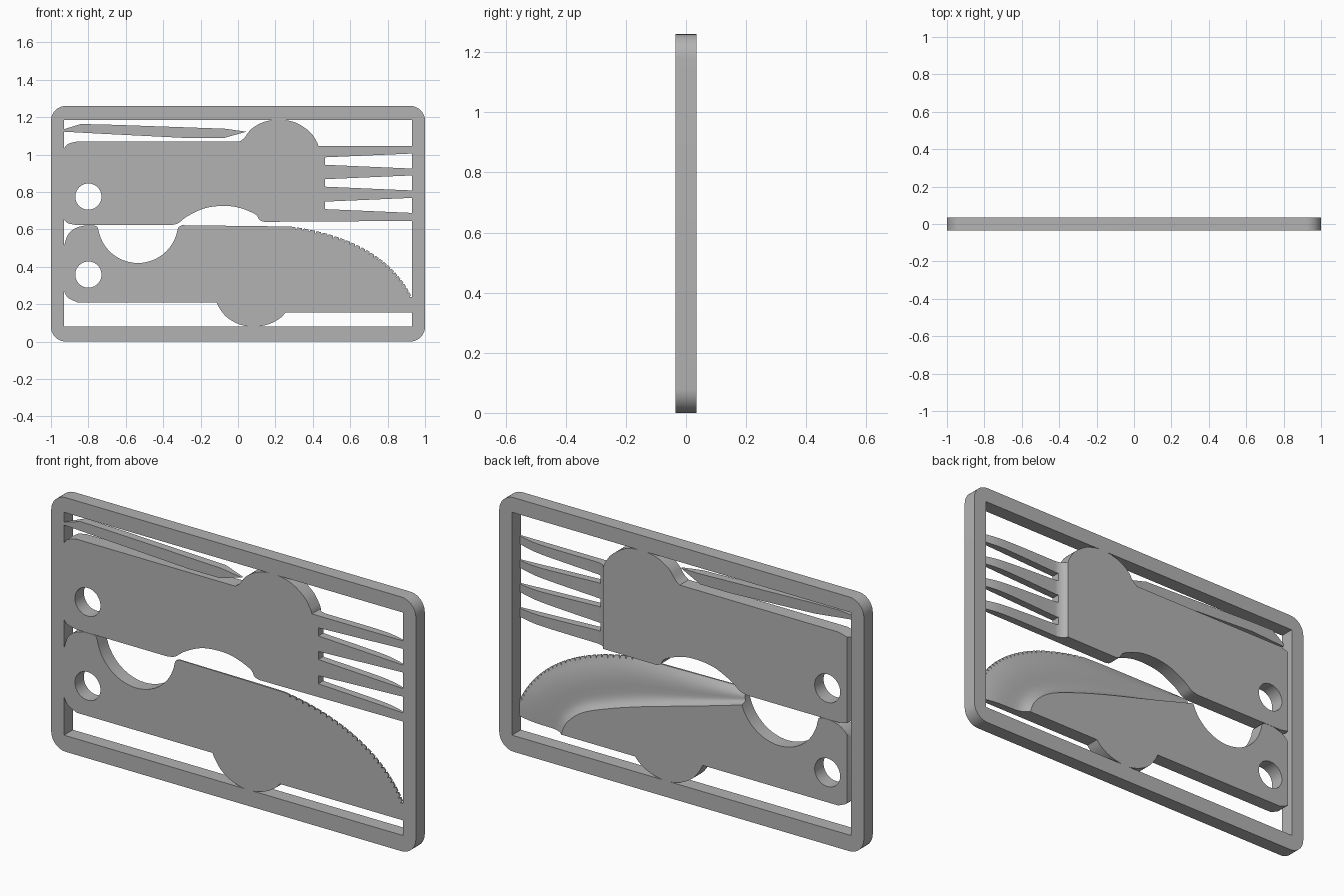
import bpy, bmesh, math
from mathutils import Vector
from mathutils.geometry import interpolate_bezier

cube = bpy.data.objects.get("Cube")
if cube:
    bpy.data.objects.remove(cube, do_unlink=True)

T = 0.035  # half thickness of the card
EDGE = 0.932  # inner side of the frame

steel = bpy.data.materials.new("grey_steel")
steel.use_nodes = True
steel.diffuse_color = (0.45, 0.45, 0.45, 1)
steel.node_tree.nodes["Principled BSDF"].inputs["Base Color"].default_value = (0.45, 0.45, 0.45, 1)


def finish(name, bm):
    bmesh.ops.recalc_face_normals(bm, faces=bm.faces)
    mesh = bpy.data.meshes.new(name)
    bm.to_mesh(mesh)
    bm.free()
    mesh.materials.append(steel)
    obj = bpy.data.objects.new(name, mesh)
    bpy.context.collection.objects.link(obj)
    return obj


def prism(name, pts, a=-T, b=T, axis="y"):
    """Extrude a closed outline: (x, z) along y, or (x, y) along z."""
    bm = bmesh.new()
    place = (lambda p: (p[0], a, p[1])) if axis == "y" else (lambda p: (p[0], p[1], a))
    face = bm.faces.new([bm.verts.new(place(p)) for p in pts])
    top = bmesh.ops.extrude_face_region(bm, geom=[face])["geom"]
    shift = (0, b - a, 0) if axis == "y" else (0, 0, b - a)
    bmesh.ops.translate(bm, vec=shift, verts=[v for v in top if isinstance(v, bmesh.types.BMVert)])
    return finish(name, bm)


def arc(cx, cz, r, start, end, n=10):
    return [(cx + r * math.cos(math.radians(start + (end - start) * i / n)),
             cz + r * math.sin(math.radians(start + (end - start) * i / n))) for i in range(n + 1)]


def spline(pts, n=5):
    """Smooth curve through points of any dimension."""
    p = [Vector(q) for q in pts]
    p = [2 * p[0] - p[1]] + p + [2 * p[-1] - p[-2]]
    out = []
    for a, b, c, d in zip(p, p[1:], p[2:], p[3:]):
        for i in range(n):
            t = i / n
            out.append(0.5 * (2 * b + (c - a) * t + (2 * a - 5 * b + 4 * c - d) * t ** 2
                              + (3 * b - a - 3 * c + d) * t ** 3))
    return out + [p[-2]]


def cut(obj, *cutters):
    for c in cutters:
        c.hide_render = True
        mod = obj.modifiers.new("cut", "BOOLEAN")
        mod.operation = "DIFFERENCE"
        mod.solver = "EXACT"
        mod.object = c
        bpy.context.view_layer.objects.active = obj
        bpy.ops.object.modifier_apply(modifier=mod.name)
        bpy.data.objects.remove(c, do_unlink=True)


def hole(x, z, r):
    return prism("hole_cutter", arc(x, z, r, 0, 360, 40)[:-1], -0.1, 0.1)


def snap_groove(z0, z1):
    # thin break-off joint at the end of a handle
    return prism("groove_cutter", [(-0.95, -0.02), (-0.93, -0.02), (-0.905, 0.04), (-0.95, 0.04)], z0, z1, "z")


# Frame
r = 0.08
outer = (arc(1 - r, 1.26 - r, r, 0, 90) + arc(r - 1, 1.26 - r, r, 90, 180)
         + arc(r - 1, r, r, 180, 270) + arc(1 - r, r, r, 270, 360))
frame = prism("frame", outer)
cut(frame, prism("window_cutter", [(-0.93, 0.08), (0.93, 0.08), (0.93, 1.185), (-0.93, 1.185)], -0.1, 0.1))

# Fork: handle, thumb bump, finger hollow and tines
bump = spline([(0.01, 1.07), (0.035, 1.09), (0.07, 1.135), (0.135, 1.173), (0.22, 1.186),
               (0.31, 1.17), (0.385, 1.12), (0.42, 1.07), (0.43, 1.045)])
hollow = spline([(0.14, 0.64), (0.115, 0.65), (0.09, 0.682), (0.0, 0.717), (-0.085, 0.725),
                 (-0.18, 0.712), (-0.27, 0.67), (-0.32, 0.633), (-0.36, 0.622)])
corner_top = spline([(-EDGE, 1.03), (-0.91, 1.056), (-0.86, 1.07)])
corner_low = spline([(-0.86, 0.622), (-0.91, 0.633), (-EDGE, 0.655)])
fork = prism("fork", corner_top + bump + [(EDGE, 1.045), (EDGE, 0.645)] + hollow + corner_low)
slots = [prism("slot_cutter", [(0.465, z - 0.02), (0.95, z - 0.041), (0.95, z + 0.041), (0.465, z + 0.02)], -0.1, 0.1)
         for z in (0.965, 0.848, 0.728)]
thin = spline([(0.43, 0.036), (0.442, 0.018), (0.465, 0.006), (0.5, 0.003), (0.66, 0.003),
               (0.8, 0.0), (0.88, -0.012), (0.94, -0.029)])
cut(fork, prism("tine_cutter", thin + [Vector((0.94, 0.06)), Vector((0.43, 0.06))], 0.6, 1.12, "z"),
    *slots, hole(-0.8, 0.775, 0.07), snap_groove(0.6, 1.1))

# Knife outline with saw teeth along the curved edge
edge = interpolate_bezier(*[Vector(p) for p in ((0.28, 0.615), (0.6, 0.575), (0.83, 0.445), (0.928, 0.24))], 27)
teeth = []
for a, b in zip(edge, edge[1:]):
    a, b = a.xy, b.xy
    d = (b - a).normalized()
    inward = Vector((d.y, -d.x)) * 0.014
    teeth += [a, a.lerp(b, 0.7), a.lerp(b, 0.85) + inward]
scoop = arc(-0.535, 0.635, 0.215, 190, 350, 28)
belly = spline([(0.255, 0.155), (0.225, 0.125), (0.17, 0.095), (0.09, 0.079), (0.01, 0.091),
                (-0.06, 0.13), (-0.1, 0.18), (-0.115, 0.21)])
knife = prism("knife", spline([(-EDGE, 0.505), (-0.91, 0.57), (-0.87, 0.606), (-0.82, 0.621)])
              + [(-0.77, 0.621), (-0.753, 0.615)] + scoop + [(-0.318, 0.612), (-0.3, 0.622)]
              + teeth + [(EDGE, 0.24), (EDGE, 0.155)] + belly
              + spline([(-0.86, 0.21), (-0.91, 0.235), (-EDGE, 0.275)]))

# Hollow grind behind the blade, lofted from the ridge line to the cutting edge
stations = spline([(-0.36, 0.575, -0.36, 0.62), (-0.1, 0.5, -0.1, 0.62), (0.22, 0.41, 0.28, 0.617),
                   (0.42, 0.345, 0.51, 0.56), (0.55, 0.29, 0.73, 0.455), (0.63, 0.22, 0.87, 0.335),
                   (0.66, 0.15, 0.935, 0.23), (0.67, 0.1, 0.96, 0.1)])
section = spline([(0, 0.036), (0.07, 0.018), (0.15, 0.007), (0.27, 0.002), (0.55, 0.0),
                  (0.8, -0.011), (1, -0.028), (1.15, -0.033)], 2)
bm = bmesh.new()
rows = []
for s in stations:
    ridge, rim = Vector((s[0], s[1])), Vector((s[2], s[3]))
    low = [(ridge.lerp(rim, v), y) for v, y in section]
    loop = low + [(low[-1][0], 0.06), (low[0][0], 0.06)]
    rows.append([bm.verts.new((p.x, y, p.y)) for p, y in loop])
for a, b in zip(rows, rows[1:]):
    for i in range(len(a)):
        j = (i + 1) % len(a)
        bm.faces.new((a[i], a[j], b[j], b[i]))
bm.faces.new(rows[0])
bm.faces.new(rows[-1])
cut(knife, finish("grind_cutter", bm), hole(-0.8, 0.358, 0.07), snap_groove(0.18, 0.64))

# Toothpick, thinned toward both ends
pick = prism("toothpick", [(-EDGE, 1.135), (-0.84, 1.163), (-0.7, 1.16), (-0.07, 1.138), (0.045, 1.122),
                           (-0.08, 1.087), (-0.25, 1.087), (-0.71, 1.11), (-EDGE, 1.122)], -T, 0.005)
for v in pick.data.vertices:
    if v.co.y > 0 and (v.co.x > 0 or v.co.x < -0.9):
        v.co.y = -0.025

for obj in (frame, fork, knife, pick):
    bpy.ops.object.select_all(action="DESELECT")
    obj.select_set(True)
    bpy.context.view_layer.objects.active = obj
    bpy.ops.object.shade_smooth_by_angle(angle=math.radians(30))
